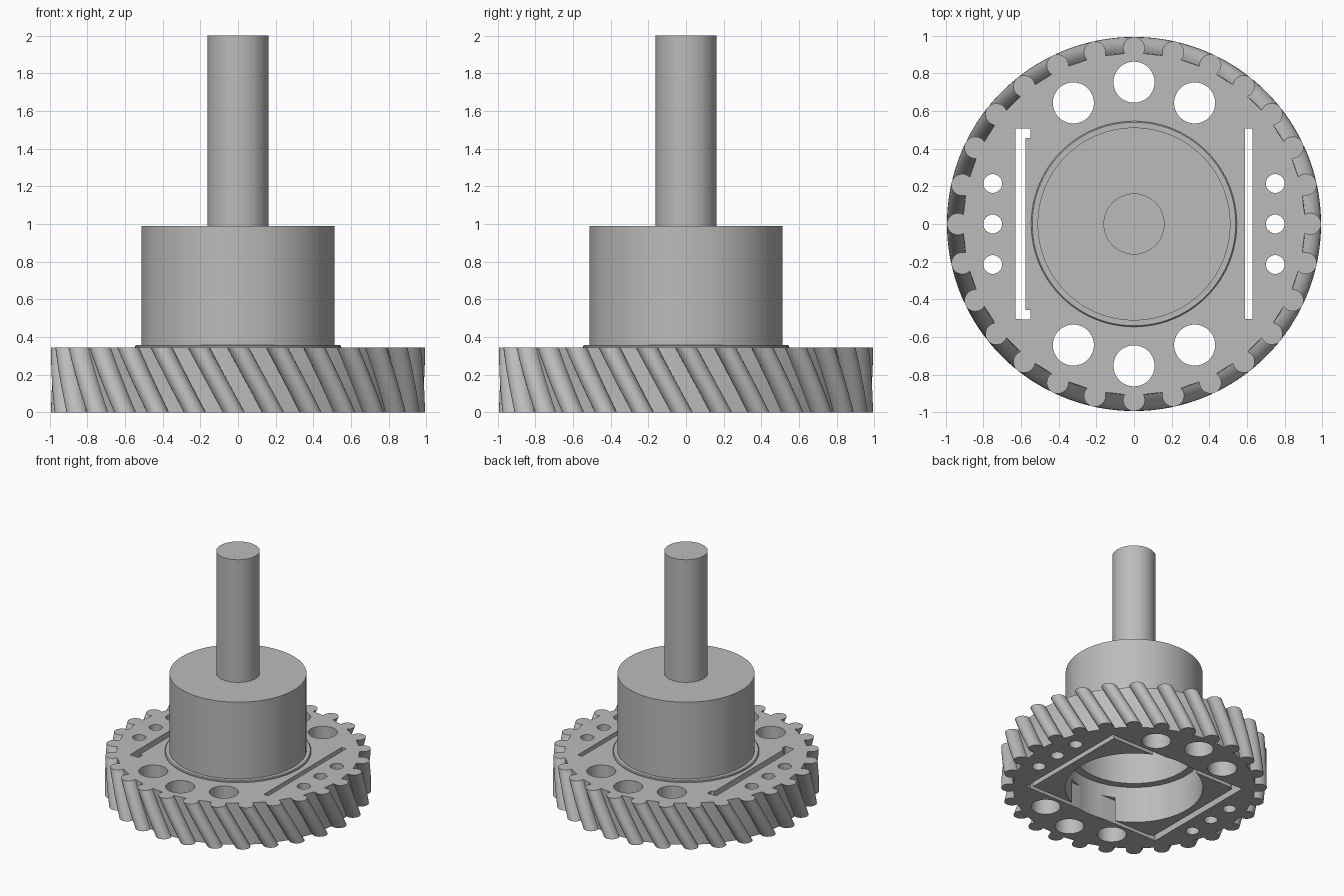
import bpy, bmesh
from math import sin, cos, pi, radians
from mathutils import Matrix

cube = bpy.data.objects.get("Cube")
if cube:
    bpy.data.objects.remove(cube, do_unlink=True)

steel = bpy.data.materials.new("plain grey")
steel.use_nodes = True
GREY = (0.5, 0.5, 0.5, 1)
steel.diffuse_color = GREY
steel.node_tree.nodes["Principled BSDF"].inputs["Base Color"].default_value = GREY

TEETH, HEIGHT, TWIST = 28, 0.343, radians(11.5)
TOOTH_CENTRE, TOOTH_RADIUS, FLOOR = 0.935, 0.058, 0.905


def make_object(name, bm):
    bmesh.ops.recalc_face_normals(bm, faces=bm.faces)
    mesh = bpy.data.meshes.new(name)
    bm.to_mesh(mesh)
    bm.free()
    mesh.materials.append(steel)
    obj = bpy.data.objects.new(name, mesh)
    bpy.context.collection.objects.link(obj)
    return obj


def smooth(obj):
    obj.data.shade_smooth()
    obj.data.set_sharp_from_angle(angle=radians(32))


def cut(target, bm):
    cutter = make_object("cutter", bm)
    cutter.hide_render = True
    mod = target.modifiers.new("cut", "BOOLEAN")
    mod.operation, mod.solver, mod.object = "DIFFERENCE", "EXACT", cutter
    bpy.context.view_layer.objects.active = target
    bpy.ops.object.modifier_apply(modifier=mod.name)
    bpy.data.objects.remove(cutter, do_unlink=True)


def cut_hole(target, x, y, radius, top=0.5, sides=48):
    bm = bmesh.new()
    bmesh.ops.create_cone(bm, cap_ends=True, segments=sides, radius1=radius, radius2=radius,
                          depth=top + 0.1, matrix=Matrix.Translation((x, y, (top - 0.1) / 2)))
    cut(target, bm)


def cut_box(target, x0, x1, y0, y1, top=0.5):
    bm = bmesh.new()
    place = Matrix.Translation(((x0 + x1) / 2, (y0 + y1) / 2, (top - 0.1) / 2))
    bmesh.ops.create_cube(bm, size=1, matrix=place @ Matrix.Diagonal((x1 - x0, y1 - y0, top + 0.1, 1)))
    cut(target, bm)


# Helical gear: round-tipped teeth, swept upward with a twist
outline = []
for i in range(TEETH):
    turn = i * 2 * pi / TEETH
    tooth = []
    for s in range(17):
        a = radians(-120 + 15 * s)
        tooth.append((TOOTH_CENTRE + TOOTH_RADIUS * cos(a), TOOTH_RADIUS * sin(a)))
    half = pi / TEETH
    tooth.append((FLOOR * cos(half), FLOOR * sin(half)))
    outline += [(u * cos(turn) - v * sin(turn), u * sin(turn) + v * cos(turn)) for u, v in tooth]

bm = bmesh.new()
LAYERS = 6
rings = []
for k in range(LAYERS + 1):
    t = k / LAYERS
    a = TWIST * (1 - t)
    rings.append([bm.verts.new((x * cos(a) - y * sin(a), x * sin(a) + y * cos(a), HEIGHT * t))
                  for x, y in outline])
n = len(outline)
for low, high in zip(rings, rings[1:]):
    for i in range(n):
        j = (i + 1) % n
        bm.faces.new((low[i], low[j], high[j], high[i]))
bm.faces.new(rings[0][::-1])
bm.faces.new(rings[-1])
gear = make_object("helical_gear", bm)

# Stepped central bore
cut_hole(gear, 0, 0, 0.515, 0.3, 96)
cut_hole(gear, 0, 0, 0.455, 0.5, 96)

# Large and small through holes, mirrored about the centre
for side in (-1, 1):
    for x, y in ((-0.322, 0.643), (0, 0.753), (0.322, 0.643)):
        cut_hole(gear, x, side * y, 0.109)
    for y in (-0.215, 0, 0.215):
        cut_hole(gear, side * 0.75, y, 0.05, sides=32)

# Long slots, the hooked ends of the left one, and the grooves underneath
cut_box(gear, 0.59, 0.63, -0.505, 0.508)
cut_box(gear, -0.63, -0.575, -0.505, 0.508)
for side in (-1, 1):
    y0, y1 = sorted((side * 0.457, side * 0.506))
    cut_box(gear, -0.6, -0.55, y0, y1)
    y0, y1 = sorted((side * 0.47, side * 0.504))
    cut_box(gear, -0.61, 0.61, y0, y1, 0.2)
smooth(gear)

# Hollow hub with a thin collar, and the shaft on top, turned as one profile
profile = [(0, 0.92), (0.455, 0.92), (0.455, 0.335), (0.546, 0.335), (0.546, 0.352),
           (0.54, 0.358), (0.512, 0.358), (0.512, 0.99), (0.162, 0.99), (0.162, 2), (0, 2)]
bm = bmesh.new()
verts = [bm.verts.new((r, 0, z)) for r, z in profile]
edges = [bm.edges.new(pair) for pair in zip(verts, verts[1:])]
bmesh.ops.spin(bm, geom=verts + edges, cent=(0, 0, 0), axis=(0, 0, 1),
               angle=2 * pi, steps=96, use_duplicate=False)
bmesh.ops.remove_doubles(bm, verts=bm.verts, dist=0.0005)
smooth(make_object("hub_and_shaft", bm))
